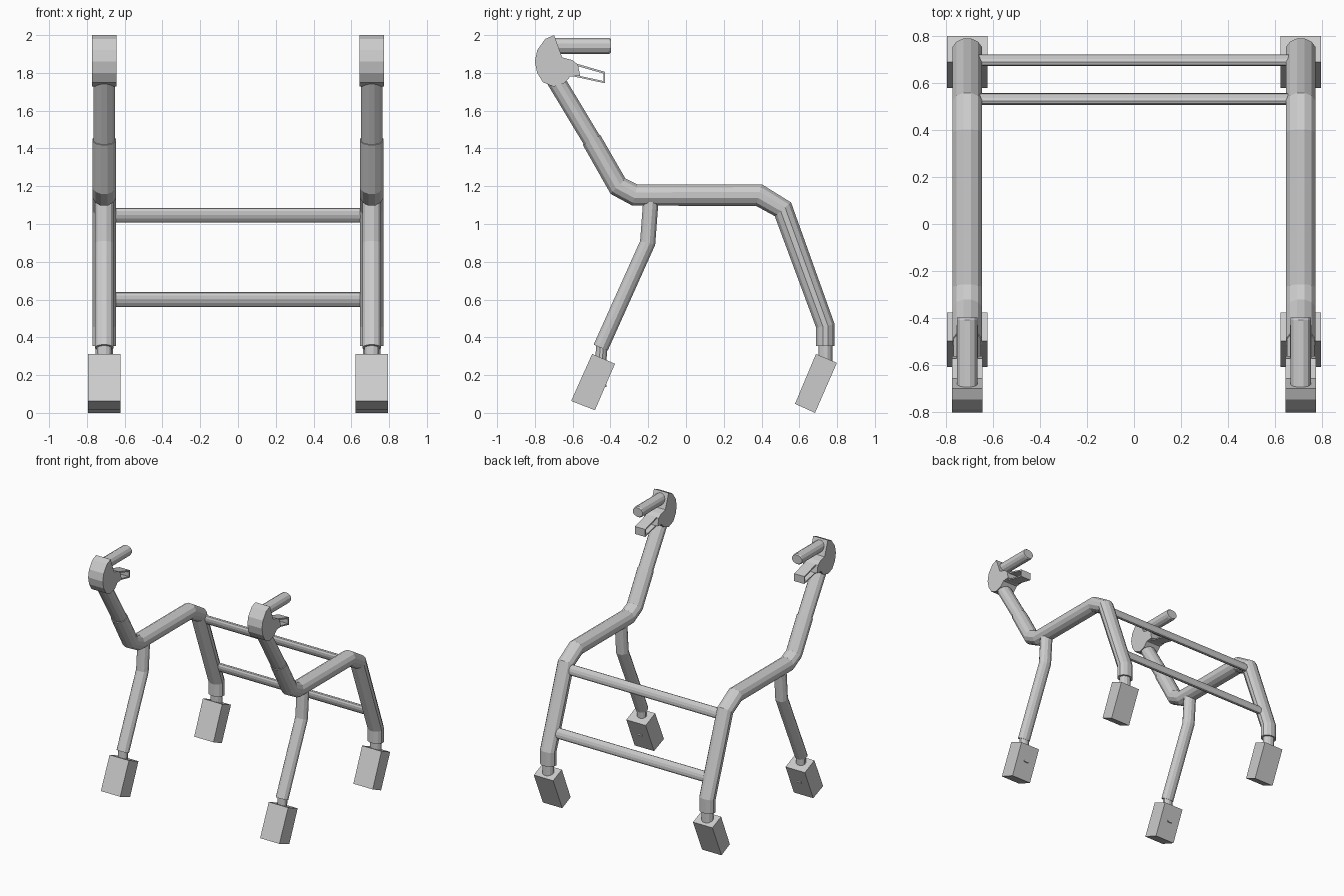
import bpy
import math
from mathutils import Vector

cube = bpy.data.objects.get("Cube")
if cube:
    bpy.data.objects.remove(cube, do_unlink=True)

grey = bpy.data.materials.new("plain_grey")
grey.use_nodes = True
colour = (0.6, 0.6, 0.6, 1)
grey.diffuse_color = colour
grey.node_tree.nodes["Principled BSDF"].inputs["Base Color"].default_value = colour

SIDE_X = 0.708
SIDES = 12


def loft(name, rings):
    """Skin a list of equal rings and cap both ends."""
    n = len(rings[0])
    verts = [p for ring in rings for p in ring]
    faces = [tuple(range(n))[::-1], tuple(range(len(verts) - n, len(verts)))]
    for r in range(len(rings) - 1):
        for i in range(n):
            j = (i + 1) % n
            faces.append((r * n + i, r * n + j, (r + 1) * n + j, (r + 1) * n + i))
    mesh = bpy.data.meshes.new(name)
    mesh.from_pydata(verts, [], faces)
    mesh.materials.append(grey)
    obj = bpy.data.objects.new(name, mesh)
    bpy.context.collection.objects.link(obj)
    # consistent outward normals
    import bmesh
    bm = bmesh.new()
    bm.from_mesh(mesh)
    bmesh.ops.recalc_face_normals(bm, faces=bm.faces)
    bm.to_mesh(mesh)
    bm.free()
    return obj


def tube(name, x, path, wide, radii):
    """Oval tube with mitred bends along a (y, z) path."""
    pts = [Vector(p) for p in path]
    if not isinstance(radii, (list, tuple)):
        radii = [radii] * len(pts)
    rings = []
    for k, p in enumerate(pts):
        a = (p - pts[k - 1]).normalized() if k else None
        b = (pts[k + 1] - p).normalized() if k < len(pts) - 1 else None
        a, b = a or b, b or a
        d = (a + b).normalized()
        normal = Vector((-d.y, d.x)) * radii[k] / d.dot(a)
        ring = []
        for i in range(SIDES):
            t = math.tau * (i + 0.5) / SIDES
            q = p + normal * math.sin(t)
            ring.append((x + wide * math.cos(t), q.x, q.y))
        rings.append(ring)
    return loft(name, rings)


def prism(name, x, half, outline):
    """Side outline in (y, z) extruded along x."""
    return loft(name, [[(x + s * half, y, z) for y, z in outline] for s in (-1, 1)])


for side, sign in (("left", 1), ("right", -1)):
    x = sign * SIDE_X

    # main bent frame and the telescoping upright
    tube(side + "_frame_tube", x,
         [(-0.5, 1.445), (-0.36, 1.2), (-0.27, 1.153), (0.386, 1.153),
          (0.513, 1.078), (0.738, 0.46), (0.738, 0.355)],
         0.065, [0.055, 0.056, 0.058, 0.059, 0.055, 0.051, 0.051])
    tube(side + "_upright", x, [(-0.71, 1.795), (-0.49, 1.43)], 0.06, 0.05)

    # front leg and the narrow necks above the feet
    tube(side + "_front_leg", x, [(-0.185, 1.14), (-0.203, 0.9), (-0.452, 0.345)],
         0.05, 0.042)
    tube(side + "_front_neck", x, [(-0.445, 0.37), (-0.452, 0.26)], 0.04, 0.031)
    tube(side + "_rear_neck", x, [(0.738, 0.38), (0.738, 0.26)], 0.047, 0.039)

    # block feet
    prism(side + "_front_foot", x, 0.086,
          [(-0.497, 0.312), (-0.376, 0.26), (-0.482, 0.014), (-0.608, 0.063)])
    prism(side + "_rear_foot", x, 0.086,
          [(0.688, 0.312), (0.799, 0.265), (0.683, 0.0), (0.577, 0.048)])
    prism(side + "_foot_peg", x, 0.02,
          [(-0.45, 0.15), (-0.421, 0.15), (-0.421, 0.138), (-0.45, 0.138)])

    # handle head
    prism(side + "_handle_head", x, 0.065,
          [(-0.698, 2.0), (-0.745, 1.98), (-0.788, 1.92), (-0.8, 1.86),
           (-0.788, 1.8), (-0.757, 1.75), (-0.7, 1.727), (-0.645, 1.745),
           (-0.613, 1.78), (-0.56, 1.785), (-0.572, 1.845), (-0.603, 1.868),
           (-0.656, 1.882)])
    tube(side + "_grip", x,
         [(-0.71, 1.943), (-0.407, 1.943), (-0.397, 1.943)],
         0.045, [0.044, 0.044, 0.036])

    # hollow brake lever strap
    prism(side + "_brake_lever", x, 0.045,
          [(-0.6, 1.855), (-0.428, 1.805), (-0.428, 1.745), (-0.6, 1.782),
           (-0.6, 1.792), (-0.438, 1.757), (-0.438, 1.797), (-0.6, 1.843)])

# oval cross bars between the rear legs
lean = math.radians(20)
for name, cy, cz in (("upper_cross_bar", 0.53, 1.046), ("lower_cross_bar", 0.695, 0.6)):
    outline = []
    for i in range(SIDES):
        t = math.tau * (i + 0.5) / SIDES
        u, v = 0.023 * math.cos(t), 0.041 * math.sin(t)
        outline.append((cy + u * math.cos(lean) - v * math.sin(lean),
                        cz + u * math.sin(lean) + v * math.cos(lean)))
    prism(name, 0, 0.68, outline)
